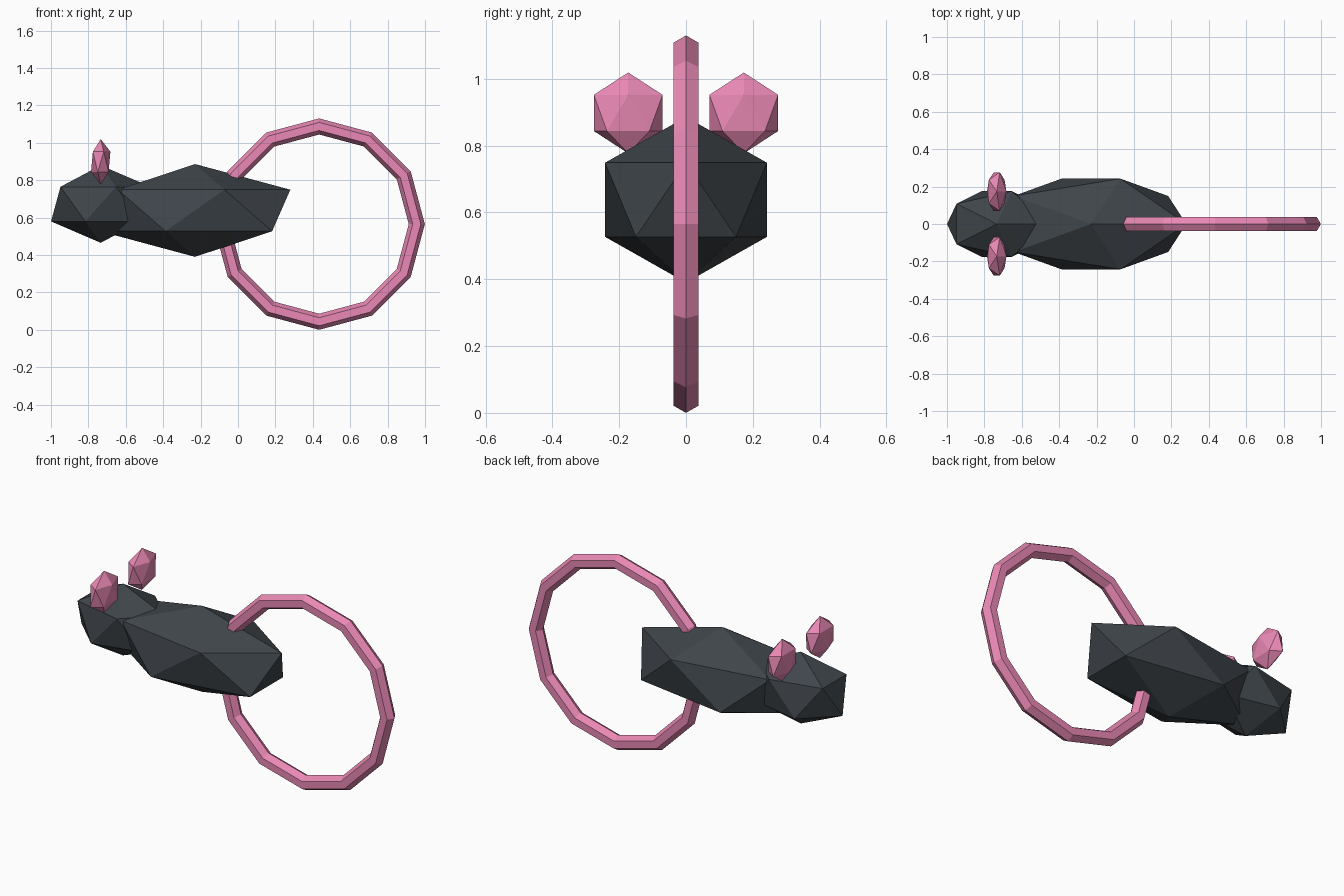
import bpy
from math import radians

if "Cube" in bpy.data.objects:
    bpy.data.objects.remove(bpy.data.objects["Cube"])


def material(name, color):
    mat = bpy.data.materials.new(name)
    mat.diffuse_color = color
    mat.use_nodes = True
    mat.node_tree.nodes["Principled BSDF"].inputs["Base Color"].default_value = mat.diffuse_color
    return mat


dark = material("dark_fur", (0.05, 0.06, 0.07, 1))
pink = material("pink_skin", (0.82, 0.25, 0.46, 1))


def blob(name, loc, radii, mat):
    bpy.ops.mesh.primitive_ico_sphere_add(subdivisions=1, radius=1, location=loc)
    ob = bpy.context.object
    ob.name = name
    ob.scale = radii
    ob.data.materials.append(mat)
    return ob


# Body and head: stretched 20-sided blobs
blob("body", (-0.23, 0, 0.638), (0.57, 0.285, 0.248), dark)
blob("head", (-0.734, 0, 0.672), (0.297, 0.206, 0.207), dark)

# Ears: thin upright discs on both sides of the head
for side, label in ((-1, "right"), (1, "left")):
    blob(label + "_ear", (-0.734, side * 0.173, 0.898), (0.058, 0.121, 0.121), pink)

# Tail: upright twelve-sided ring running through the rear of the body
bpy.ops.mesh.primitive_torus_add(
    major_segments=12, minor_segments=6, major_radius=0.522, minor_radius=0.043,
    location=(0.434, 0, 0.565), rotation=(radians(90), 0, 0))
tail = bpy.context.object
tail.name = "tail"
tail.data.materials.append(pink)
for poly in tail.data.polygons:
    poly.use_smooth = False
